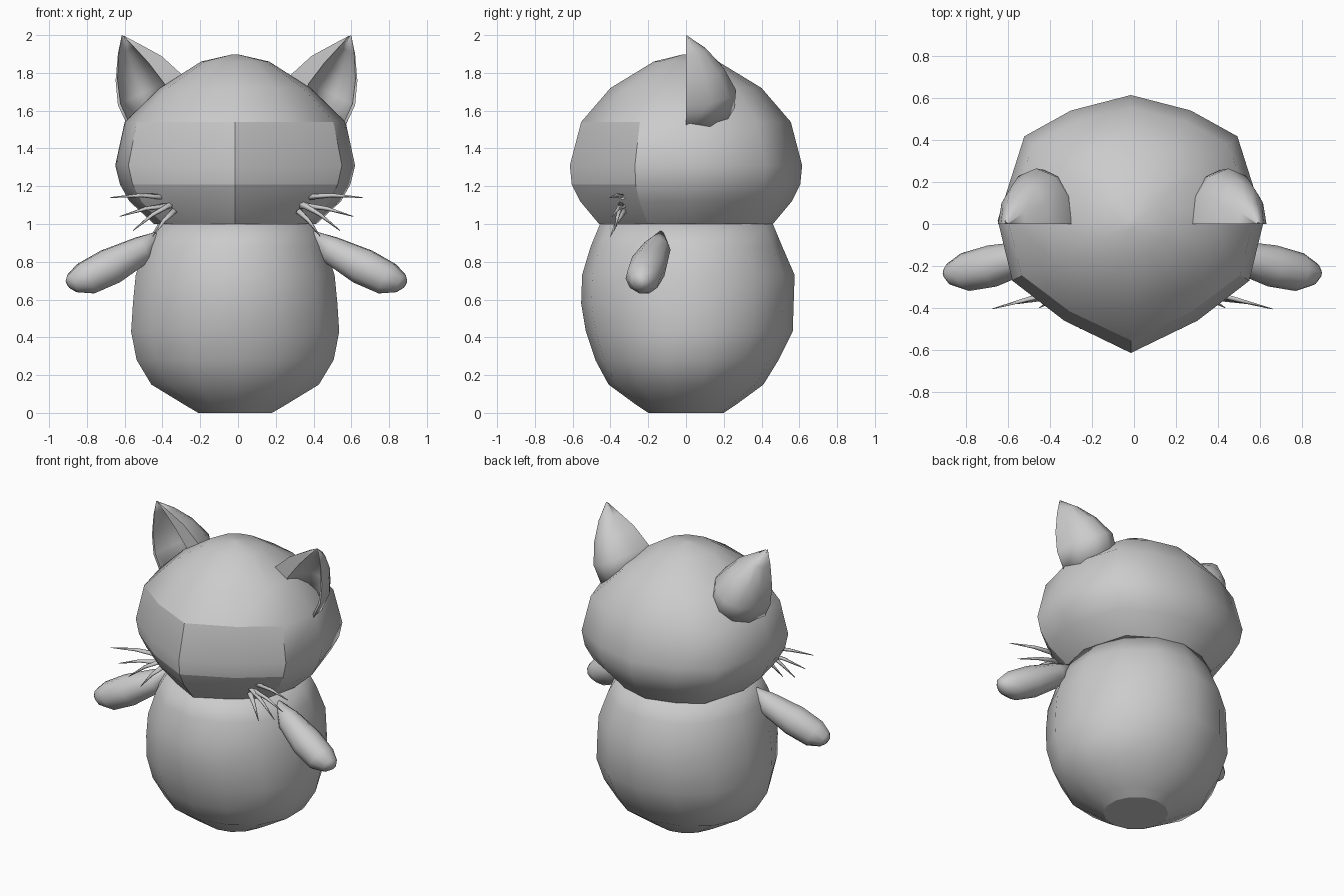
import bpy, bmesh, math
from mathutils import Vector

if "Cube" in bpy.data.objects:
    bpy.data.objects.remove(bpy.data.objects["Cube"])

CX = -0.015  # body and head midline
gray = bpy.data.materials.new("plain_gray")
gray.diffuse_color = (0.6, 0.6, 0.6, 1)
gray.use_nodes = True
gray.node_tree.nodes["Principled BSDF"].inputs["Base Color"].default_value = gray.diffuse_color


def loft(name, rings, sharp=None):
    """Skin closed rings of equal length, cap both ends, smooth shade."""
    bm = bmesh.new()
    loops = [[bm.verts.new(p) for p in ring] for ring in rings]
    n = len(loops[0])
    for a, b in zip(loops, loops[1:]):
        for i in range(n):
            j = (i + 1) % n
            bm.faces.new((a[i], a[j], b[j], b[i]))
    bm.faces.new(loops[0][::-1])
    bm.faces.new(loops[-1])
    for f in bm.faces:
        f.smooth = True
    if sharp:
        sharp(loops, bm)
    bmesh.ops.recalc_face_normals(bm, faces=bm.faces)
    me = bpy.data.meshes.new(name)
    bm.to_mesh(me)
    bm.free()
    me.materials.append(gray)
    ob = bpy.data.objects.new(name, me)
    bpy.context.collection.objects.link(ob)
    return ob


def tube(name, path, radii, sides):
    """Round limb along a path."""
    pts = [Vector(p) for p in path]
    axis = (pts[-1] - pts[0]).normalized()
    u = axis.cross(Vector((0, 0, 1))).normalized()
    v = axis.cross(u)
    angles = [2 * math.pi * i / sides for i in range(sides)]
    return loft(name, [[p + r * (u * math.cos(a) + v * math.sin(a)) for a in angles]
                       for p, r in zip(pts, radii)])


def mirrored(p, side, mid=-0.008):
    return (mid + side * (p[0] - mid), p[1], p[2])


def sharp_ring(bm, ring):
    n = len(ring)
    for i in range(n):
        bm.edges.get((ring[i], ring[(i + 1) % n])).smooth = False


# Body: rounded lathe with slightly different front and back
body_rows = [(0, .20, .20, .20), (.04, .27, .26, .26), (.15, .455, .41, .41),
             (.28, .535, .48, .49), (.43, .565, .53, .565), (.58, .555, .555, .57),
             (.73, .54, .55, .575), (.88, .49, .505, .51), (1.0, .42, .455, .46)]
body = []
for z, rx, front, back in body_rows:
    ring = []
    for i in range(14):
        a = 2 * math.pi * i / 14
        c = -math.cos(a)
        ring.append((CX + rx * math.sin(a), c * (front if c < 0 else back), z))
    body.append(ring)
loft("body", body, lambda loops, bm: sharp_ring(bm, loops[0]))

# Head: wedge-faced section, blending to round at the crown
half = [(0, -1), (.5, -.75), (.89, -.44), (1, .03), (.8, .68), (.45, .88), (0, 1)]
section = half + [(-x, y) for x, y in half[-2:0:-1]]
head_rows = [(1.0, .43, .46, 0), (1.12, .56, .56, 0), (1.21, .61, .605, 0),
             (1.31, .635, .615, 0), (1.54, .585, .555, 0), (1.72, .40, .40, .7),
             (1.86, .18, .17, 1), (1.897, .02, .02, 1)]
head = []
for z, rx, ry, rnd in head_rows:
    ring = []
    for x, y in section:
        k = 1 + rnd * (1 / math.hypot(x, y) - 1)
        ring.append((CX + rx * x * k, ry * y * k, z))
    head.append(ring)


def face_panel(loops, bm):
    """Crisp front panel: centre crease, side edges, top and cheek lines."""
    sharp_ring(bm, loops[0])
    for r in range(4):
        for i in (0, 2, -2):
            bm.edges.get((loops[r][i], loops[r + 1][i])).smooth = False
    for r in (2, 4):
        for i in (-2, -1, 0, 1):
            bm.edges.get((loops[r][i], loops[r][i + 1])).smooth = False


loft("head", head, face_panel)

# Ear rows: inner x/z, outer x/z, depth of the rounded back
ear_rows = [(.585, 1.995, .60, 1.998, .008), (.50, 1.95, .62, 1.90, .11),
            (.39, 1.89, .632, 1.76, .20), (.28, 1.79, .62, 1.63, .265),
            (.25, 1.70, .55, 1.48, .255)]
arm_path = [(.39, -.13, .955), (.49, -.155, .865), (.66, -.20, .775),
            (.79, -.23, .71), (.86, -.24, .685), (.885, -.24, .68)]
whiskers = [((.34, -.32, 1.14), (.66, -.405, 1.14)), ((.33, -.33, 1.10), (.61, -.39, 1.04)),
            ((.33, -.34, 1.11), (.54, -.38, .965)), ((.32, -.33, 1.07), (.435, -.40, .935))]


def ear_arc(row, start, end, depth, steps=6):
    """Half-ellipse between two fractions of the ear width."""
    ix, iz, ox, oz, d = row
    pts = []
    for i in range(steps + 1):
        a = math.pi * i / steps
        t = (start + end) / 2 + (start - end) / 2 * math.cos(a)
        pts.append((ix + (ox - ix) * t, d * depth * math.sin(a), iz + (oz - iz) * t))
    return pts


def ear_edges(loops, bm):
    for a, b in zip(loops, loops[1:]):
        for i in (0, 6, 7, 13):
            bm.edges.get((a[i], b[i])).smooth = False


for side, label in ((1, "right"), (-1, "left")):
    # Ear: rounded shell with a hollow front
    rings = [ear_arc(r, 0, 1, 1) + ear_arc(r, .96, .28, .8) for r in ear_rows]
    loft("ear_" + label, [[mirrored(p, side) for p in r] for r in rings], ear_edges)
    # Arm
    tube("arm_" + label, [mirrored(p, side) for p in arm_path],
         [.012, .075, .10, .092, .055, .022], 10)
    # Whiskers
    for n, (a, b) in enumerate(whiskers, 1):
        a, b = Vector(mirrored(a, side)), Vector(mirrored(b, side))
        mid = a.lerp(b, .5) + Vector((0, 0, .012))
        tube(f"whisker_{label}_{n}", [a, mid, b], [.018, .011, .002], 5)
